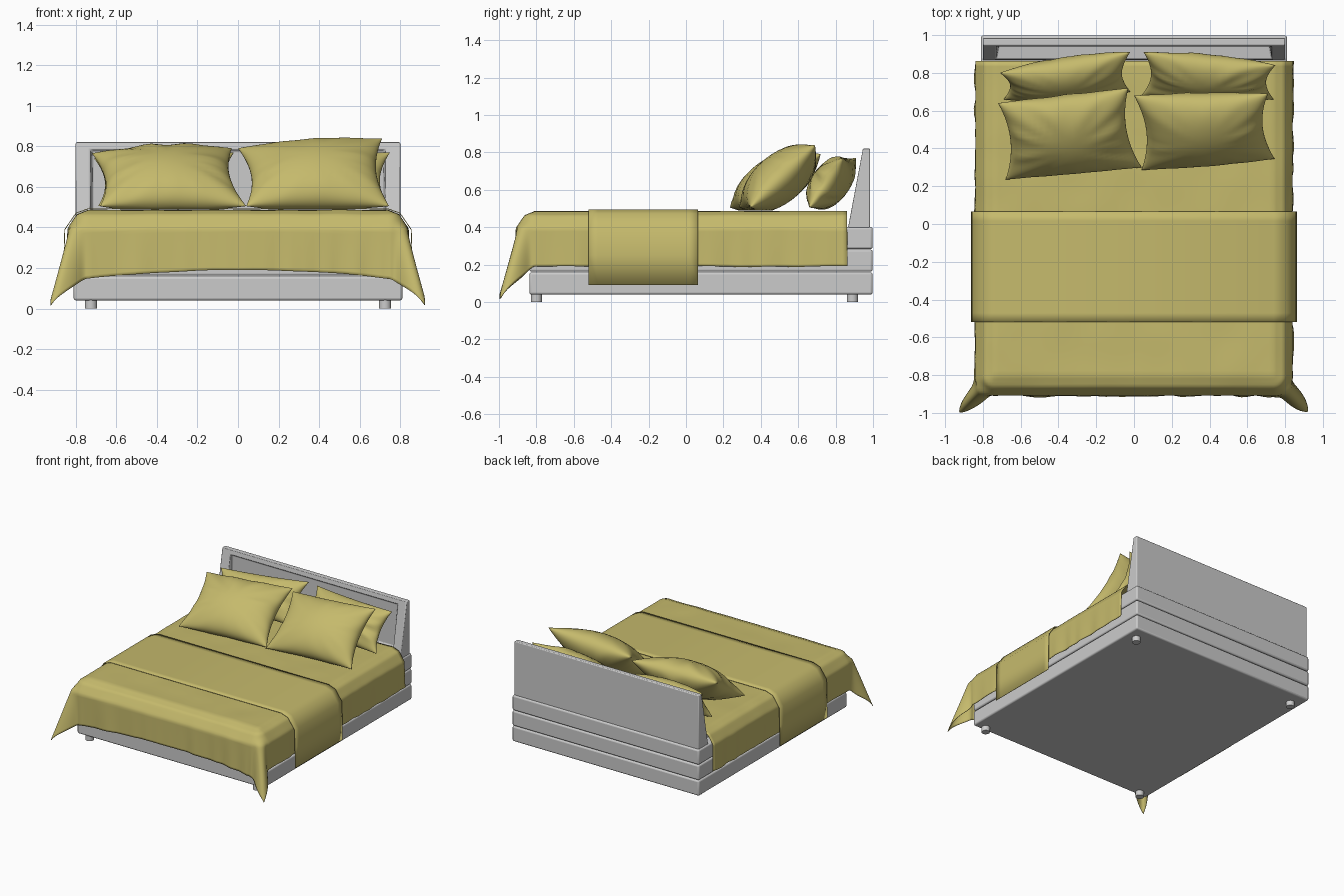
import bpy, bmesh
from math import sin, cos, atan2, hypot, pi
from mathutils import Vector, noise

if "Cube" in bpy.data.objects:
    bpy.data.objects.remove(bpy.data.objects["Cube"])

fabric = bpy.data.materials.new("fabric")
fabric.diffuse_color = (0.56, 0.49, 0.15, 1)
fabric.use_nodes = True
fabric.node_tree.nodes["Principled BSDF"].inputs["Base Color"].default_value = fabric.diffuse_color


def add_object(name, bm, mat=None, angle=None):
    bmesh.ops.recalc_face_normals(bm, faces=bm.faces)
    me = bpy.data.meshes.new(name)
    bm.to_mesh(me)
    bm.free()
    ob = bpy.data.objects.new(name, me)
    bpy.context.collection.objects.link(ob)
    if mat:
        me.materials.append(mat)
    if angle:
        for o in bpy.context.selected_objects:
            o.select_set(False)
        ob.select_set(True)
        bpy.context.view_layer.objects.active = ob
        bpy.ops.object.shade_smooth_by_angle(angle=angle)
    return ob


def bevel(ob, width):
    m = ob.modifiers.new("bevel", 'BEVEL')
    m.width, m.segments, m.limit_method = width, 3, 'ANGLE'


def box(name, x, y0, y1, z0, z1, width, mat=None):
    bm = bmesh.new()
    bmesh.ops.create_cube(bm, size=1)
    for v in bm.verts:
        v.co = (v.co.x * 2 * x, y0 + (v.co.y + .5) * (y1 - y0), z0 + (v.co.z + .5) * (z1 - z0))
    bevel(add_object(name, bm, mat, 0.6), width)


def surface(bm, us, vs, fn):
    """Quad grid whose points come from fn(u, v)."""
    g = [[bm.verts.new(fn(u, v)) for u in us] for v in vs]
    for r0, r1 in zip(g, g[1:]):
        for i in range(len(us) - 1):
            bm.faces.new((r0[i], r0[i + 1], r1[i + 1], r1[i]))


def span(a, b, n):
    return [a + (b - a) * i / n for i in range(n + 1)]


# Base: three stacked slabs, with feet
for name, z0, z1 in (("base_lower", .04, .159), ("base_middle", .162, .28), ("base_upper", .283, .40)):
    box(name, .81, -.837, .998, z0, z1, .012)
for x in (-.725, .725):
    for y in (-.80, .89):
        bm = bmesh.new()
        bmesh.ops.create_cone(bm, cap_ends=True, segments=24, radius1=.03, radius2=.03, depth=.05)
        bmesh.ops.translate(bm, verts=bm.verts, vec=(x, y, .025))
        add_object("foot", bm, None, 0.6)

# Headboard: sloping frame with a recessed upright panel
bm = bmesh.new()
profile = [(.866, .395), (.946, .82), (.984, .82), (.984, .395)]
L, R = [[bm.verts.new((x, y, z)) for y, z in profile] for x in (-.80, .80)]
bm.faces.new(L)
bm.faces.new(R)
for i in range(1, 4):
    j = (i + 1) % 4
    bm.faces.new((L[i], L[j], R[j], R[i]))
outer = [L[0], R[0], R[1], L[1]]
inner = [bm.verts.new((x, .866 + .08 * (z - .395) / .425, z))
         for x, z in ((-.73, .43), (.73, .43), (.73, .787), (-.73, .787))]
back = [bm.verts.new((x, .955, z)) for x, z in ((-.715, .44), (.715, .44), (.715, .775), (-.715, .775))]
for a, b in ((outer, inner), (inner, back)):
    for i in range(4):
        j = (i + 1) % 4
        bm.faces.new((a[i], a[j], b[j], b[i]))
bm.faces.new(back)
bevel(add_object("headboard", bm, None, 0.6), .006)

# Mattress under the bedding
box("mattress", .74, -.80, .855, .395, .465, .02)

# Blanket: flat on top, hanging at the sides and front, flared at the front corners
W, F, DROP = .74, -.805, .345
PROFILE = [(0, 0, 0), (.06, .055, .022), (.14, .10, .09), (.70, .108, .65)]


def hang(r):
    for (r0, o0, d0), (r1, o1, d1) in zip(PROFILE, PROFILE[1:]):
        if r <= r1:
            t = (r - r0) / (r1 - r0)
            return o0 + (o1 - o0) * t, d0 + (d1 - d0) * t


def drape(u, v):
    cx, cy = max(-W, min(W, u)), max(F, v)
    du, dv = abs(u) - abs(cx), cy - v
    r, a = hypot(du, dv), atan2(dv, du)
    z = .485 + .004 * noise.noise(Vector((u * 5, v * 5, 0)))
    if r < 1e-6:
        return (u, v, z)
    r *= 1 + .12 * sin(a) ** 2 * (cx / W) ** 2
    out, down = hang(r)
    low = max(0, r - .1) / .4
    out += .145 * low * sin(2 * a) ** 4
    out += .022 * low * noise.noise(Vector((cx * 11, cy * 11, a * 3)))
    side = 1 if u > 0 else -1
    return (cx + side * out * cos(a), cy - out * sin(a) * 1.04, z - down)


bm = bmesh.new()
surface(bm, span(-W - DROP, -W, 24)[:-1] + span(-W, W, 60) + span(W, W + DROP, 24)[1:],
        span(F - DROP, F, 24)[:-1] + span(F, .862, 60), drape)
add_object("blanket", bm, fabric, 1.2).modifiers.new("thickness", 'SOLIDIFY').thickness = .004

# Runner folded across the blanket
half = [(.862, .092), (.86, .25), (.856, .39), (.80, .472), (.74, .494)]
runner = [(-x, z) for x, z in half] + half[::-1]
bm = bmesh.new()
surface(bm, range(len(runner)), span(-.52, .065, 12),
        lambda i, y: (runner[i][0], y, runner[i][1]))
add_object("runner", bm, fabric, 0.8).modifiers.new("thickness", 'SOLIDIFY').thickness = .004


# Pillows: stretched between four corners (top left, top right, bottom right, bottom left)
def pillow(name, corners, thick, seed):
    tl, tr, br, bl = map(Vector, corners)
    normal = (tr - bl).cross(tl - br).normalized()
    bm = bmesh.new()
    for side in (1, -1):
        def point(u, v):
            s = (u * (1 - .13 * (1 - v * v)) + 1) / 2
            t = (v * (1 - .05 * (1 - u * u)) + 1) / 2
            p = bl.lerp(br, s).lerp(tl.lerp(tr, s), t)
            puff = max(0, (1 - u * u) * (1 - v * v)) ** .5
            crease = noise.noise(Vector((atan2(v, u) * 3, seed * 7, side)))
            p += normal * side * puff * (thick + .035 * crease * max(abs(u), abs(v)) ** 2)
            return (p.x, min(p.y, .94), max(p.z, .489))
        ticks = [sin(i * pi / 2) for i in span(-1, 1, 32)]
        surface(bm, ticks, ticks, point)
    bmesh.ops.remove_doubles(bm, verts=bm.verts, dist=1e-5)
    add_object(name, bm, fabric, 1.3)


pillow("front_pillow_left", [(-.72, .64, .765), (-.03, .72, .79), (.04, .30, .505), (-.68, .235, .505)], .13, 1)
pillow("front_pillow_right", [(0, .68, .79), (.71, .69, .838), (.745, .345, .505), (.04, .285, .505)], .13, 2)
pillow("back_pillow_left", [(-.71, .80, .74), (-.02, .91, .77), (-.02, .70, .505), (-.69, .66, .505)], .10, 3)
pillow("back_pillow_right", [(.05, .91, .76), (.75, .84, .77), (.74, .66, .505), (.04, .68, .505)], .10, 4)
